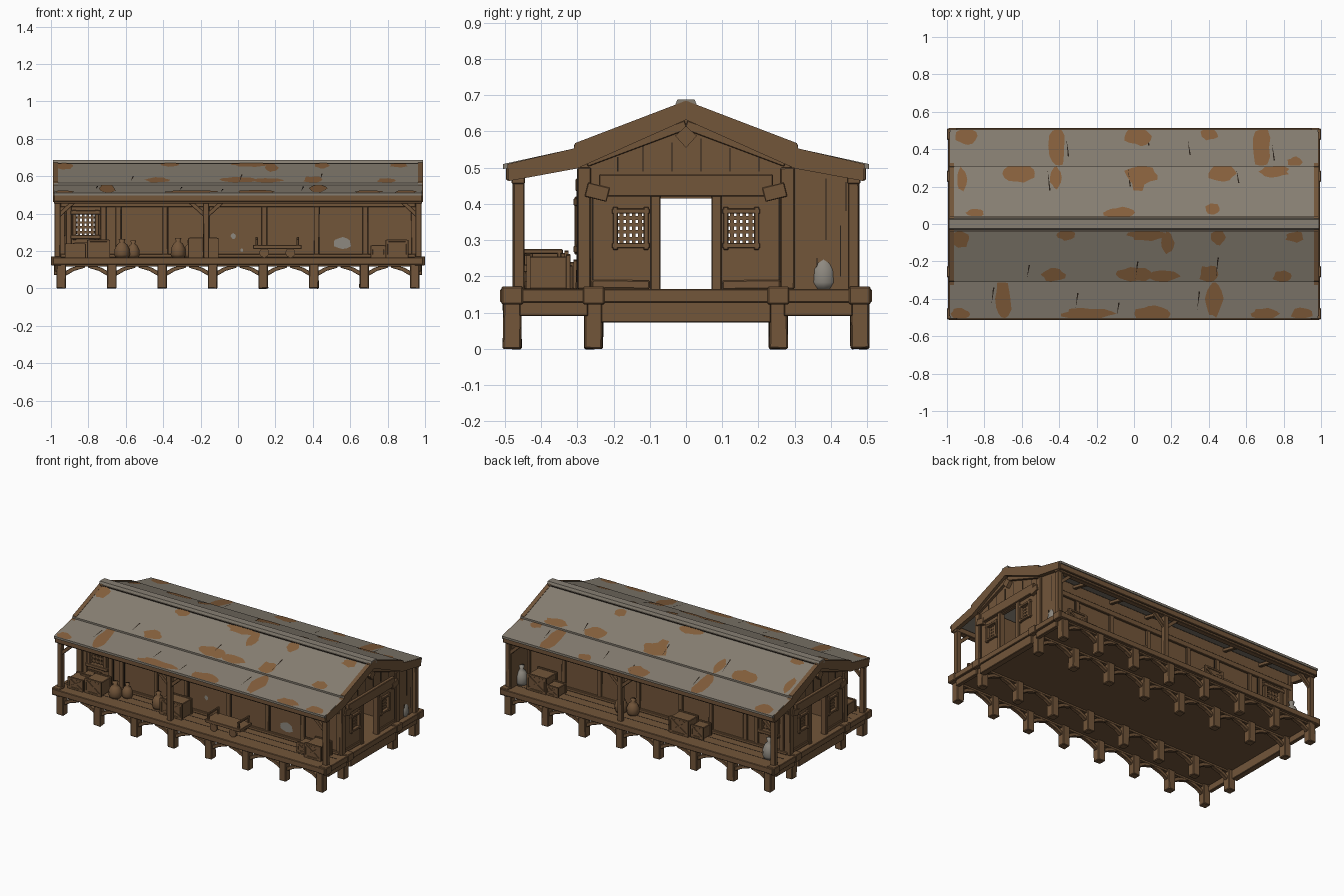
import bpy, bmesh, math, random
from mathutils import Vector, Matrix

if "Cube" in bpy.data.objects:
    bpy.data.objects.remove(bpy.data.objects["Cube"])
random.seed(4)

def material(name, r, g, b):
    m = bpy.data.materials.new(name)
    m.diffuse_color = (r, g, b, 1)
    m.use_nodes = True
    m.node_tree.nodes["Principled BSDF"].inputs["Base Color"].default_value = m.diffuse_color
    return m

WOOD = material("brown wood", .170, .092, .042)
METAL = material("weathered grey roof", .240, .210, .168)
RUST = material("rust patch", .235, .115, .045)
DARK = material("dark crack", .022, .015, .010)
CLOTH = material("grey cloth", .270, .250, .215)

def finish(name, bm, mat, bevel=0, smooth=False):
    bmesh.ops.recalc_face_normals(bm, faces=bm.faces)
    me = bpy.data.meshes.new(name)
    bm.to_mesh(me); bm.free()
    me.materials.append(mat)
    ob = bpy.data.objects.new(name, me)
    bpy.context.collection.objects.link(ob)
    for p in me.polygons: p.use_smooth = smooth
    if bevel:
        b = ob.modifiers.new("worn edges", 'BEVEL'); b.width = bevel; b.segments = 1
    return ob

def boxes(name, mat, items, bevel=.003, wobble=0.0):
    """Axis-aligned boxes given as x0,x1,y0,y1,z0,z1."""
    bm = bmesh.new()
    for x0, x1, y0, y1, z0, z1 in items:
        c = Vector(((x0+x1)/2, (y0+y1)/2, (z0+z1)/2))
        M = Matrix.Translation(c) @ Matrix.Diagonal((abs(x1-x0), abs(y1-y0), abs(z1-z0), 1))
        for v in bmesh.ops.create_cube(bm, size=1, matrix=M)['verts']:
            v.co += Vector([random.uniform(-wobble, wobble) for _ in range(3)])
    return finish(name, bm, mat, bevel)

def beams(name, mat, items, bevel=.002):
    """Square timbers running from p to q, w wide across the side and h deep."""
    bm = bmesh.new()
    for p, q, w, h in items:
        p, q = Vector(p), Vector(q)
        d = (q-p).normalized()
        side = d.cross(Vector((0, 0, 1))).normalized()
        up = side.cross(d)
        R = Matrix((d, side, up)).transposed().to_4x4()
        M = Matrix.Translation((p+q)/2) @ R @ Matrix.Diagonal(((q-p).length, w, h, 1))
        bmesh.ops.create_cube(bm, size=1, matrix=M)
    return finish(name, bm, mat, bevel)

def prism(name, mat, prof, x0, x1):
    """Outline in y,z extruded along x."""
    bm = bmesh.new()
    f = bm.faces.new([bm.verts.new((x0, y, z)) for y, z in prof])
    r = bmesh.ops.extrude_face_region(bm, geom=[f])
    bmesh.ops.translate(bm, vec=(x1-x0, 0, 0), verts=[g for g in r['geom'] if isinstance(g, bmesh.types.BMVert)])
    return finish(name, bm, mat)

def wall_cells(us, zs, holes):
    """Rectangles of a wall left over after removing the holes."""
    for i in range(len(us)-1):
        for j in range(len(zs)-1):
            u, z = (us[i]+us[i+1])/2, (zs[j]+zs[j+1])/2
            if not any(a < u < b and c < z < d for a, b, c, d in holes):
                yield us[i], us[i+1], zs[j], zs[j+1]

def lathe(name, mat, prof, loc, n=12, squash=1.0):
    bm = bmesh.new()
    rings = [[bm.verts.new((loc[0]+r*math.cos(2*math.pi*k/n), loc[1]+squash*r*math.sin(2*math.pi*k/n), loc[2]+z))
              for k in range(n)] for r, z in prof]
    for a, b in zip(rings, rings[1:]):
        for k in range(n): bm.faces.new((a[k], a[(k+1) % n], b[(k+1) % n], b[k]))
    bm.faces.new(rings[0]); bm.faces.new(rings[-1])
    return finish(name, bm, mat, 0, True)

DECK = .165
# deck, edge beams and floor seams
boxes("deck", WOOD, [(-.985, .985, -.505, .505, .13, DECK-.002)], 0)
boxes("deck_edge_beams", WOOD, [(-.99, .99, s*.485, s*.513, .128, DECK) for s in (-1, 1)] +
      [(s*.97, s*.995, -.51, .51, .128, DECK) for s in (-1, 1)])
boxes("floor_seams", DARK, [(-.96, .96, s*y, s*y+.003, DECK-.003, DECK-.001) for s in (-1, 1) for y in (.35, .415)], 0)
# legs with caps and arched braces
LX = [-.945+.27*i for i in range(8)]
ROWS = (-.48, -.255, .255, .48)
boxes("legs", WOOD, [(x-.025, x+.025, y-.025, y+.025, 0, .14) for x in LX for y in ROWS], .004, .002)
boxes("corner_caps", WOOD, [(s*.945, s, y-.03, y+.03, .122, .172) for s in (-1, 1) for y in ROWS], .004)
br = []
for y in ROWS:
    br.append(((-.96, y, .125), (.96, y, .125), .026, .016))
    for a, b in zip(LX, LX[1:]):
        for p, d in ((a, 1), (b, -1)):
            br.append(((p+d*.02, y, .078), (p+d*.065, y, .104), .024, .022))
            br.append(((p+d*.058, y, .101), (p+d*.125, y, .121), .024, .02))
beams("arched_braces", WOOD, br)
boxes("end_sills", WOOD, [(s*.945, s*.985, -.235, .235, .072, .15) for s in (-1, 1)] +
      [(s*.955, s*.98, t*.27, t*.46, .09, .135) for s in (-1, 1) for t in (-1, 1)])

# long walls with one window near the left end
WX, WY, TOP = .955, .29, .545
HOLE = (-.875, -.755, .275, .405)
cells = list(wall_cells([-WX, HOLE[0], HOLE[1], WX], [DECK-.01, HOLE[2], HOLE[3], TOP], [HOLE]))
STUDS = (-.94, -.905, -.72, -.64, -.39, -.17, .14, .42, .68, .94)
for s, n in ((-1, "front"), (1, "back")):
    boxes(n+"_wall", WOOD, [(a, b, s*(WY-.02), s*WY, c, d) for a, b, c, d in cells], 0)
    boxes(n+"_wall_studs", WOOD, [(x-.014, x+.014, s*(WY-.002), s*(WY+.012), DECK, .46) for x in STUDS], .002, .0015)
    boxes(n+"_wall_rails", WOOD, [(-.95, .95, s*(WY-.002), s*(WY+.015), a, b) for a, b in ((.435, .47), (DECK, .185))])
    boxes(n+"_wall_seams", DARK, [(x+.015, x+.019, s*WY, s*(WY+.002), .185, .435) for x in STUDS[2:-1]], 0)
    a, b, c, d = HOLE
    boxes(n+"_window_frame", WOOD, [(x-.011, x+.011, s*(WY-.022), s*(WY+.018), c-.015, d+.015) for x in (a, b)] +
          [(a-.02, b+.02, s*(WY-.022), s*(WY+.02), z-.011, z+.011) for z in (c, d)])
    boxes(n+"_window_lattice", WOOD,
          [(a+(b-a)*k/5-.006, a+(b-a)*k/5+.006, s*(WY-.014), s*(WY-.004), c, d) for k in range(1, 5)] +
          [(a, b, s*(WY-.014), s*(WY-.004), c+(d-c)*k/5-.006, c+(d-c)*k/5+.006) for k in range(1, 5)], 0)

# gable ends: wall with doorway and two lattice windows
wins = [(-.195, -.11, .285, .38), (.11, .195, .285, .38)]
cells = list(wall_cells([-.295, -.195, -.11, -.07, .07, .11, .195, .295], [DECK-.01, .285, .38, .415, .46],
                        wins + [(-.07, .07, .1, .415)]))
for s, n in ((1, "right"), (-1, "left")):
    f, o = s*.955, s*.968
    boxes(n+"_end_wall", WOOD, [(s*.935, f, a, b, c, d) for a, b, c, d in cells], 0)
    prism(n+"_gable", WOOD, [(-.295, .455), (.295, .455), (.295, .545), (0, .66), (-.295, .545)], s*.935, f)
    boxes(n+"_door_frame", WOOD, [(s*.93, o, t*.07, t*.098, DECK-.005, .46) for t in (-1, 1)] +
          [(s*.93, s*.975, -.24, .24, .42, .482), (s*.93, s*.972, -.07, .07, .14, .163)])
    boxes(n+"_corner_boards", WOOD, [(s*.95, o, t*.262, t*.3, DECK, .50) for t in (-1, 1)] +
          [(s*.95, s*.962, t*.1, t*.26, DECK, .19) for t in (-1, 1)], .003, .0015)
    for a, b, c, d in wins:
        boxes(n+"_window_frame", WOOD, [(s*.932, s*.97, y-.007, y+.007, c-.012, d+.012) for y in (a, b)] +
              [(s*.932, s*.97, a-.01, b+.01, z-.007, z+.007) for z in (c, d)], .002)
        boxes(n+"_window_lattice", WOOD,
              [(s*.94, s*.95, a+(b-a)*k/5-.005, a+(b-a)*k/5+.005, c, d) for k in range(1, 5)] +
              [(s*.94, s*.95, a, b, c+(d-c)*k/5-.005, c+(d-c)*k/5+.005) for k in range(1, 5)], 0)
    beams(n+"_gable_trim", WOOD, [((s*.962, t*.275, .515), (s*.962, 0, .618), .02, .026) for t in (-1, 1)] +
          [((s*.962, t*.275, .44), (s*.962, t*.215, .425), .03, .04) for t in (-1, 1)])
    boxes(n+"_gable_cracks", DARK, [(f, f+s*.002, y, y+.003, .49, z) for y, z in
          ((-.19, .53), (-.12, .565), (-.04, .57), (.04, .58), (.12, .555), (.2, .53))] +
          [(f, f+s*.002, t*.256, t*.26, .19, .42) for t in (-1, 1)], 0)
    # carved diamond and bargeboards following the stepped roof
    prism(n+"_diamond", WOOD, [(-.03, .588), (0, .555), (.03, .588), (0, .615)], s*.95, s*.98)
    for t in (-1, 1):
        prism(n+"_bargeboard", WOOD, [(0, .685), (t*.306, .568), (t*.31, .553), (t*.493, .51),
              (t*.49, .463), (t*.30, .498), (0, .632)], s*.962, s*.99)
# screened end of the back porch
boxes("porch_end_screen", WOOD, [(.94, .957, .29, .47, DECK, .505)], 0)
boxes("porch_screen_cracks", DARK, [(.957, .959, y, y+.003, z, z+h) for y, z, h in
      ((.36, .18, .07), (.385, .3, .17), (.425, .2, .14), (.44, .38, .08))], 0)

# porch posts, eave beams, brackets
for s, mid, n in ((-1, -.17, "front"), (1, .15, "back")):
    xs = (-.965, mid, .965)
    boxes(n+"_porch_posts", WOOD, [(x-.016, x+.016, s*.447, s*.478, DECK-.01, .47) for x in xs], .003, .0015)
    boxes(n+"_eave_beam", WOOD, [(-.985, .985, s*.445, s*.482, .455, .49), (-.985, .985, s*.482, s*.497, .465, .503)])
    beams(n+"_brackets", WOOD, [((x, s*.462, .385), (x+d*.085, s*.462, .462), .02, .022)
          for x in xs for d in (-1, 1) if abs(x+d*.085) < .98])
    beams(n+"_rafters", WOOD, [((x, s*.28, .53), (x, s*.48, .487), .022, .02) for x in (-.72, -.45, mid, .42, .7)])

# stepped metal roof
def roof_z(y):
    y = abs(y)
    return .683-.385*y if y < .31 else .553-.22*(y-.31)
for t, n in ((-1, "front"), (1, "back")):
    for nm, a, b in (("upper", 0, .3099), ("lower", .295, .505)):
        za = roof_z(a) if nm == "upper" else .556
        prism(n+"_"+nm+"_roof", METAL, [(t*a, za), (t*b, roof_z(b)), (t*b, roof_z(b)-.014), (t*a, za-.014)], -.985, .985)
prism("ridge_cap", METAL, [(-.034, .662), (-.024, .688), (.024, .688), (.034, .662)], -.99, .99)
boxes("ridge_seams", DARK, [(-.985, .985, s*.034, s*.04, .664, .671) for s in (-1, 1)], 0)

# rust patches: ragged plates lying on the roof, kept inside their own slope
def roof_plate(bm, pts, lo, hi, s):
    vs = []
    for x, y in pts:
        y = min(max(y, lo), hi)
        vs.append(bm.verts.new((min(max(x, -.98), .98), s*y, roof_z(y)+.002)))
    bm.faces.new(vs)
# x, y, half width, half depth
BACK = [(-.9, .47, .06, .05), (-.41, .42, .045, .12), (-.42, .25, .03, .06), (.02, .47, .07, .05), (.4, .48, .05, .03),
        (.68, .41, .05, .11), (-.92, .24, .025, .06), (-.61, .27, .09, .05), (.04, .26, .09, .05), (.02, .22, .035, .05),
        (.47, .27, .07, .05), (.75, .28, .08, .03), (.86, .33, .04, .03), (-.85, .06, .05, .02), (-.08, .06, .08, .03), (.42, .08, .04, .03)]
FRONT = [(-.93, .08, .05, .05), (-.36, .06, .05, .03), (.07, .06, .1, .03), (.18, .1, .035, .06), (.45, .07, .04, .04),
         (.86, .07, .05, .03), (-.43, .27, .06, .04), (0, .27, .09, .04), (.16, .28, .08, .03), (.4, .27, .05, .05),
         (.79, .28, .05, .03), (-.7, .40, .045, .12), (-.25, .48, .14, .03), (.1, .48, .09, .05), (.43, .4, .045, .11),
         (.9, .48, .06, .03), (-.93, .48, .05, .03), (.7, .48, .07, .03)]
bm = bmesh.new()
for s, lst in ((1, BACK), (-1, FRONT)):
    for x, y, w, h in lst:
        lo, hi = (.04, .307) if y < .31 else (.313, .503)
        ring = [(2*math.pi*k/14, random.uniform(.8, 1.15)) for k in range(14)]
        roof_plate(bm, [(x+w*r*math.cos(a), y+h*r*math.sin(a)) for a, r in ring], lo, hi, s)
finish("rust_patches", bm, RUST)
bm = bmesh.new()
for s in (1, -1):
    for x, y, l in ((-.45, .18, .11), (-.02, .2, .1), (.56, .22, .07), (-.35, .36, .1), (.3, .37, .08), (.08, .42, .07), (.75, .34, .09)):
        lo, hi = (.04, .307) if y < .31 else (.313, .503)
        roof_plate(bm, [(s*x-.004, y), (s*x+.004, y), (s*x-.012, y+l)], lo, hi, s)
finish("roof_cracks", bm, DARK)

# pale worn spots on the front wall
bm = bmesh.new()
for x, z, w, h in ((.56, .243, .05, .032), (-.025, .28, .014, .015), (.02, .205, .008, .01)):
    bm.faces.new([bm.verts.new((x+w*random.uniform(.8, 1.1)*math.cos(k*math.pi/6), -WY-.003,
                                z+h*random.uniform(.85, 1.1)*math.sin(k*math.pi/6))) for k in range(12)])
finish("worn_spots", bm, CLOTH)

# cargo: crates with crossed slats, sacks, cart
def crate(x, y, w, d, h, z=DECK):
    boxes("crate", WOOD, [(x-w/2, x+w/2, y-d/2, y+d/2, z, z+h)], .003)
    e = .006
    boxes("crate_frame", WOOD, [(x+i*w/2-e, x+i*w/2+e, y+j*d/2-e, y+j*d/2+e, z, z+h+.004) for i in (-1, 1) for j in (-1, 1)] +
          [(x-w/2, x+w/2, y+j*d/2-e, y+j*d/2+e, q-e, q+e) for j in (-1, 1) for q in (z+e, z+h)], .001)
    beams("crate_cross", WOOD, [((x-w/2, y+j*(d/2+.002), z+a), (x+w/2, y+j*(d/2+.002), z+h-a), .008, .012)
          for j in (-1, 1) for a in (.006, h-.006)], 0)
def sack(x, y, r, h, mat=WOOD):
    lathe("sack", mat, [(r*.8, 0), (r, h*.15), (r*.95, h*.45), (r*.65, h*.7), (r*.28, h*.82), (r*.45, h)], (x, y, DECK))
crate(-.87, -.40, .10, .09, .07); crate(-.745, -.39, .11, .10, .09); crate(-.83, -.34, .09, .07, .075)
sack(-.62, -.39, .042, .10); sack(-.56, -.35, .035, .09)
sack(-.32, -.37, .04, .105); sack(-.26, -.35, .03, .09)
crate(-.185, -.38, .15, .10, .10)
crate(.75, -.36, .07, .08, .06); crate(.85, -.38, .11, .11, .09)
sack(.93, .38, .04, .12, CLOTH); crate(.79, .37, .13, .11, .10); crate(.68, .38, .08, .08, .06)
sack(.22, .36, .04, .11); sack(.14, .35, .04, .10)
crate(-.25, .38, .13, .10, .10); crate(-.37, .37, .08, .08, .075); sack(-.88, .39, .042, .13, CLOTH)
boxes("cart_bed", WOOD, [(.08, .34, -.46, -.34, .212, .232)] + [(x-.006, x+.006, y-.006, y+.006, .225, .275) for x in (.1, .32) for y in (-.45, -.35)] +
      [(x-.006, x+.006, -.46, -.34, .262, .275) for x in (.1, .32)], .002)
bm = bmesh.new()
for x in (.14, .28):
    for y in (-.45, -.35):
        bmesh.ops.create_cone(bm, cap_ends=True, segments=14, radius1=.026, radius2=.026, depth=.014,
                              matrix=Matrix.Translation((x, y, DECK+.026)) @ Matrix.Rotation(math.pi/2, 4, 'X'))
finish("cart_wheels", bm, WOOD)
boxes("cart_axles", WOOD, [(x-.006, x+.006, -.45, -.35, .185, .215) for x in (.14, .28)], 0)
